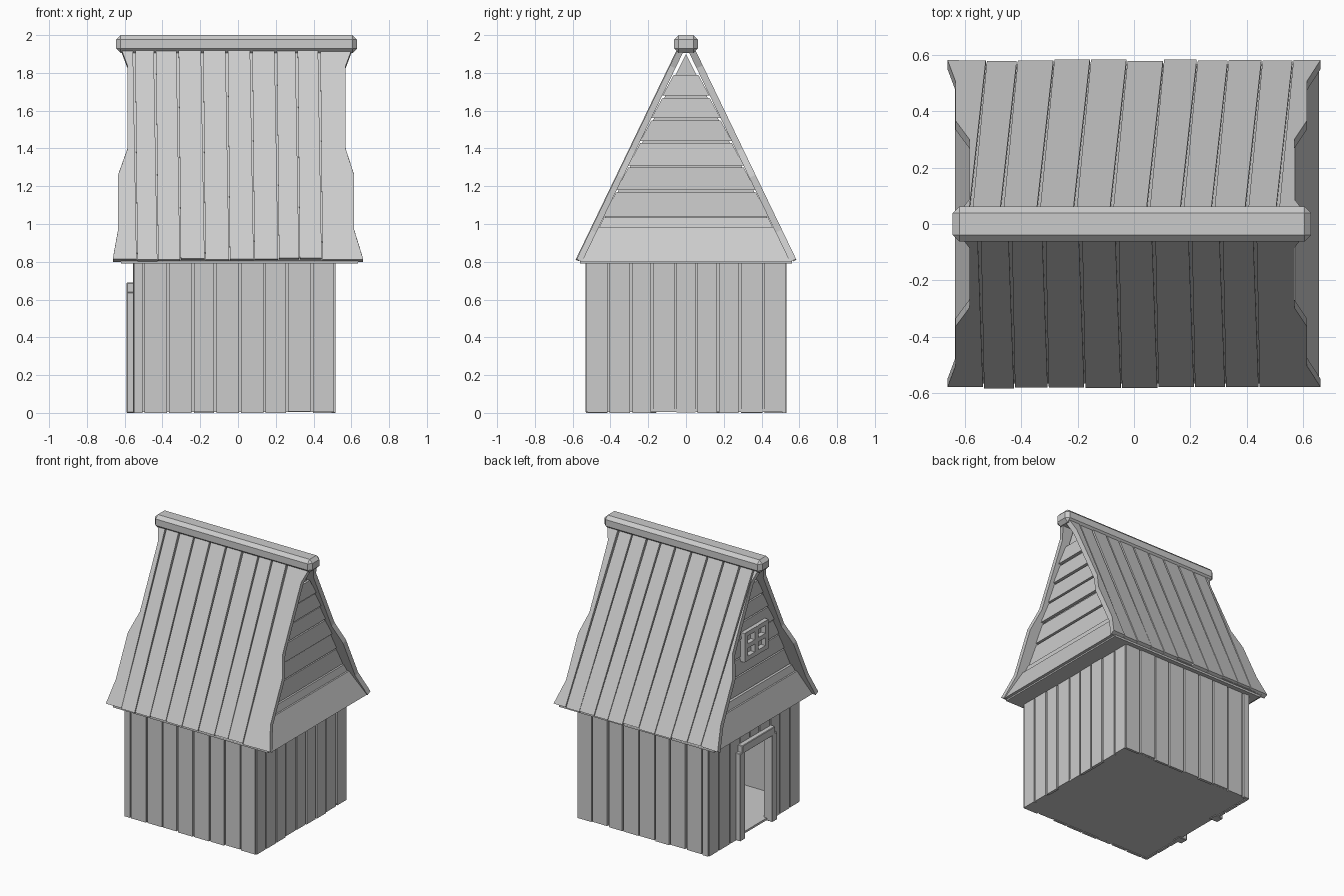
import bpy, bmesh, random
from mathutils import Vector

if "Cube" in bpy.data.objects:
    bpy.data.objects.remove(bpy.data.objects["Cube"])

random.seed(4)


def finish(name, bm, bevel=0.0):
    bmesh.ops.recalc_face_normals(bm, faces=bm.faces)
    me = bpy.data.meshes.new(name)
    bm.to_mesh(me)
    bm.free()
    ob = bpy.data.objects.new(name, me)
    bpy.context.collection.objects.link(ob)
    if bevel:
        m = ob.modifiers.new("bevel", 'BEVEL')
        m.width = bevel
        m.segments = 1
    return ob


def prism(bm, pts, off):
    """Extrude a planar outline by an offset vector."""
    a = [bm.verts.new(p) for p in pts]
    b = [bm.verts.new(Vector(p) + Vector(off)) for p in pts]
    n = len(a)
    bm.faces.new(a)
    bm.faces.new(b[::-1])
    for i in range(n):
        j = (i + 1) % n
        bm.faces.new((a[i], b[i], b[j], a[j]))


def box(bm, x0, x1, y0, y1, z0, z1):
    prism(bm, [(x0, y0, z0), (x1, y0, z0), (x1, y1, z0), (x0, y1, z0)], (0, 0, z1 - z0))


def rnd(a):
    return random.uniform(-a, a)


# Floor and eaves soffit
bm = bmesh.new()
box(bm, -0.545, 0.505, -0.515, 0.515, 0.005, 0.02)
finish("floor", bm)
bm = bmesh.new()
box(bm, -0.62, 0.635, -0.56, 0.56, 0.79, 0.815)
finish("eaves_soffit", bm)

# Wall backing with the door opening left free
DOOR_W, DOOR_H = 0.16, 0.64
bm = bmesh.new()
for s in (-1, 1):
    box(bm, -0.535, 0.495, s * 0.495, s * 0.515, 0.005, 0.8)
    box(bm, -0.54, -0.52, s * DOOR_W, s * 0.515, 0.005, 0.8)
box(bm, -0.54, -0.52, -DOOR_W, DOOR_W, DOOR_H, 0.8)
box(bm, 0.48, 0.50, -0.515, 0.515, 0.005, 0.8)
finish("wall_backing", bm)

# Vertical wall planks
GAP = 0.006
bm = bmesh.new()
side_xs = [-0.555, -0.5, -0.37, -0.24, -0.12, 0.01, 0.14, 0.26, 0.39, 0.515]
for s in (-1, 1):
    for x0, x1 in zip(side_xs, side_xs[1:]):
        box(bm, x0 + GAP, x1 - GAP, s * 0.51, s * (0.528 + rnd(0.004)), max(0, rnd(0.008)), 0.8)
end_ys = [-0.525, -0.41, -0.29, -0.18, -0.055, 0.055, 0.17, 0.285, 0.41, 0.525]
for y0, y1 in zip(end_ys, end_ys[1:]):
    y0, y1 = y0 + GAP, y1 - GAP
    box(bm, 0.495, 0.513 + rnd(0.003), y0, y1, max(0, rnd(0.008)), 0.8)
    xo = -0.554 + rnd(0.003)
    if y1 <= -DOOR_W or y0 >= DOOR_W:
        box(bm, -0.535, xo, y0, y1, 0, 0.8)
    else:
        box(bm, -0.535, xo, y0, y1, DOOR_H, 0.8)
        if y0 < -DOOR_W:
            box(bm, -0.535, xo, y0, -DOOR_W, 0, DOOR_H)
        if y1 > DOOR_W:
            box(bm, -0.535, xo, DOOR_W, y1, 0, DOOR_H)
finish("wall_planks", bm)

# Door frame
bm = bmesh.new()
for s in (-1, 1):
    box(bm, -0.59, -0.52, s * 0.155, s * 0.215, 0, DOOR_H)
box(bm, -0.59, -0.52, -0.19, 0.19, DOOR_H - 0.01, 0.69)
finish("door_frame", bm, 0.004)

# Roof slopes: wavy gable edges as (x, z) from top to bottom
LEFT = [(-.615, 1.92), (-.585, 1.84), (-.585, 1.4), (-.635, 1.26), (-.635, .97), (-.663, .815)]
RIGHT = [(.60, 1.92), (.57, 1.84), (.57, 1.4), (.615, 1.26), (.615, .97), (.663, .815)]
NORMAL = Vector((0, 0.9, 0.434))


def on_slope(x, z, s, depth):
    p = Vector((x, 0.05 + (1.92 - z) * 0.482, z)) - NORMAL * depth
    return (p.x, s * p.y, p.z)


def slope_slab(bm, left, right, s, d0, d1):
    pts = [on_slope(x, z, s, d0) for x, z in left + right[::-1]]
    prism(bm, pts, (0, -s * NORMAL.y * (d1 - d0), -NORMAL.z * (d1 - d0)))


bm = bmesh.new()
for s in (-1, 1):
    slope_slab(bm, LEFT, RIGHT, s, 0.018, 0.036)
finish("roof_backing", bm)

seams = {-1: [-.55, -.44, -.32, -.19, -.06, .07, .2, .31, .43],
         1: [-.58, -.47, -.34, -.21, -.08, .05, .17, .28, .40, .51]}
bm = bmesh.new()
for s, xs in seams.items():
    skew = 0.055 if s > 0 else 0.015
    for i in range(len(xs) + 1):
        low = 0.815 + rnd(0.005)
        if i == 0:
            lo = LEFT
        else:
            lo = [(xs[i - 1] + 0.006, 1.92), (xs[i - 1] + skew + 0.002, low)]
        if i == len(xs):
            hi = RIGHT
        else:
            hi = [(xs[i] - 0.006, 1.92), (xs[i] + skew - 0.002, low)]
        slope_slab(bm, lo, hi, s, max(0, rnd(0.004)), 0.019)
finish("roof_planks", bm)

# Ridge beam
bm = bmesh.new()
box(bm, -0.645, 0.63, -0.063, 0.063, 1.905, 2.0)
finish("ridge_beam", bm, 0.024)


def half(z):
    """Half width of the gable between the roof slopes."""
    return 0.43 - (z - 1.04) * 0.49


# Gable ends: backing, horizontal boards, flared skirt
rows = [1.04, 1.18, 1.31, 1.44, 1.56, 1.68, 1.80]
back, boards, skirt = bmesh.new(), bmesh.new(), bmesh.new()
for s, flare in ((-1, 0.637), (1, 0.657)):
    prism(back, [(s * .50, -.54, .81), (s * .50, .54, .81), (s * .50, 0, 1.9)], (s * .02, 0, 0))
    for z0, z1 in zip(rows, rows[1:]):
        a, b = half(z0) + .008, half(z1) + .008
        z1 -= 0.012
        lean = 0.008 + rnd(0.006)
        prism(boards, [(s * (.535 + lean), -a, z0), (s * (.535 + lean), a, z0),
                       (s * .535, b, z1), (s * .535, -b, z1)], (-s * .022, 0, 0))
    w = half(1.03)
    prism(skirt, [(s * .565, -w - .025, .98), (s * .565, w + .025, .98),
                  (s * .55, w, 1.035), (s * .55, -w, 1.035)], (-s * .035, 0, 0))
    prism(skirt, [(s * flare, -.555, .80), (s * flare, .555, .80),
                  (s * .575, .47, .985), (s * .575, -.47, .985)], (-s * .03, 0, 0))
finish("gable_backing", back)
finish("gable_boards", boards)
finish("gable_skirts", skirt)

# Four-pane window on the door side
bm = bmesh.new()
for y in (-0.12, 0, 0.12):
    box(bm, -0.572, -0.53, y - 0.018, y + 0.018, 1.275, 1.485)
for z in (1.29, 1.38, 1.47):
    box(bm, -0.57, -0.53, -0.138, 0.138, z - 0.016, z + 0.016)
finish("window_frame", bm)
